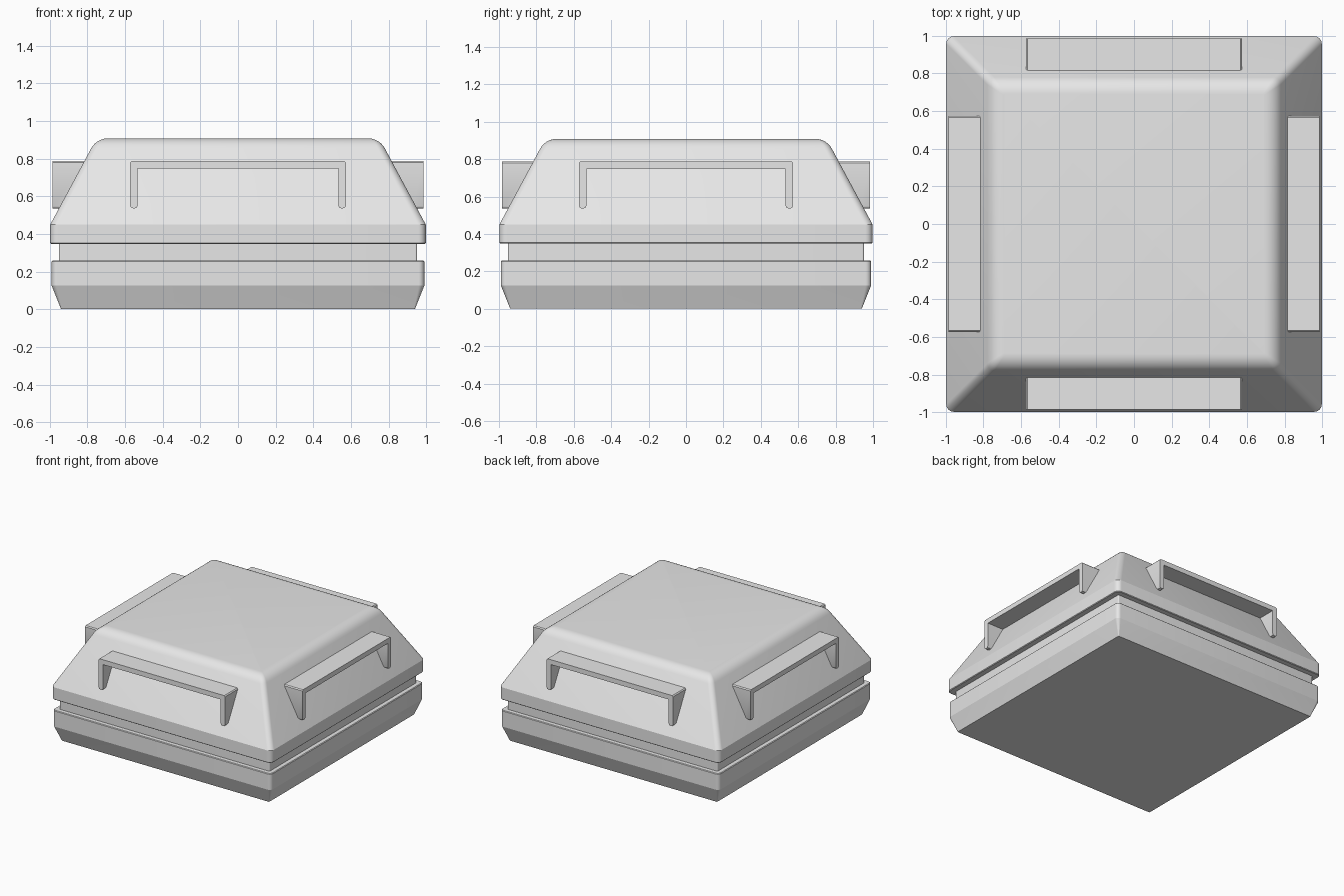
import bpy, bmesh
from math import sin, cos, pi, radians
from mathutils import Matrix, Vector

cube = bpy.data.objects.get("Cube")
if cube:
    bpy.data.objects.remove(cube, do_unlink=True)

grey = bpy.data.materials.new("plain_grey")
grey.use_nodes = True
colour = (0.8, 0.8, 0.8, 1)
grey.diffuse_color = colour
grey.node_tree.nodes["Principled BSDF"].inputs["Base Color"].default_value = colour


def finish(name, bm, angle=20):
    """Turn a bmesh into a named object, smooth except at sharp edges."""
    bmesh.ops.recalc_face_normals(bm, faces=bm.faces)
    mesh = bpy.data.meshes.new(name)
    bm.to_mesh(mesh)
    bm.free()
    mesh.materials.append(grey)
    obj = bpy.data.objects.new(name, mesh)
    bpy.context.collection.objects.link(obj)
    bpy.ops.object.select_all(action='DESELECT')
    obj.select_set(True)
    bpy.context.view_layer.objects.active = obj
    bpy.ops.object.shade_smooth_by_angle(angle=radians(angle))
    return obj


def ring(bm, half, z, radius, steps=6):
    """One rounded-square loop of vertices."""
    verts = []
    for corner in range(4):
        turn = Matrix.Rotation(corner * pi / 2, 3, 'Z')
        for i in range(steps + 1):
            a = i / steps * pi / 2
            inner = half - radius
            p = Vector((inner + radius * cos(a), inner + radius * sin(a), z))
            verts.append(bm.verts.new(turn @ p))
    return verts


def loft(name, profile):
    """Stack rounded squares given as (half width, height, corner radius)."""
    bm = bmesh.new()
    rings = [ring(bm, *p) for p in profile]
    for low, high in zip(rings, rings[1:]):
        n = len(low)
        for i in range(n):
            j = (i + 1) % n
            bm.faces.new((low[i], low[j], high[j], high[i]))
    bm.faces.new(rings[0][::-1])
    bm.faces.new(rings[-1])
    return finish(name, bm)


# Base tray with a tapered foot
loft("base", [(0.94, 0, 0.006), (0.99, 0.125, 0.03),
              (0.99, 0.253, 0.03), (0.985, 0.258, 0.025)])

# Recessed seam between base and lid
loft("neck", [(0.952, 0.24, 0.01), (0.952, 0.37, 0.01)])

# Lid: upright rim, sloped walls, rounded shoulder, flat top
lid = [(0.993, 0.348, 0.035), (0.998, 0.353, 0.04), (0.998, 0.45, 0.04)]
tilt, shoulder, top = radians(61.6), 0.1, 0.908
for i in range(7):
    a = tilt * (1 - i / 6)
    lid.append((0.692 + shoulder * sin(a), top - shoulder * (1 - cos(a)),
                0.008 + 0.035 * sin(a)))
loft("lid", lid)


def handle(name, angle):
    """U-shaped grip cut off where it sinks into the sloped wall."""
    w, t, low, high = 0.573, 0.04, 0.535, 0.787
    right = [(w - t, high - t), (w - t, low + 0.015), (w - t + 0.006, low + 0.004),
             (w - t / 2, low), (w - 0.006, low + 0.004), (w, low + 0.015),
             (w, high - 0.008), (w - 0.008, high)]
    outline = right + [(-x, z) for x, z in reversed(right)]
    bm = bmesh.new()
    face = bm.faces.new([bm.verts.new((x, -0.985, z)) for x, z in outline])
    out = bmesh.ops.extrude_face_region(bm, geom=[face])
    back = [v for v in out["geom"] if isinstance(v, bmesh.types.BMVert)]
    for v in back:
        v.co.y = -0.94 + (v.co.z - low) * 0.54  # just inside the wall
    bmesh.ops.rotate(bm, verts=bm.verts, matrix=Matrix.Rotation(angle, 3, 'Z'))
    finish(name, bm, 30)


# One grip on each side
for k, side in enumerate(("front", "left", "back", "right")):
    handle(side + "_handle", k * pi / 2)
